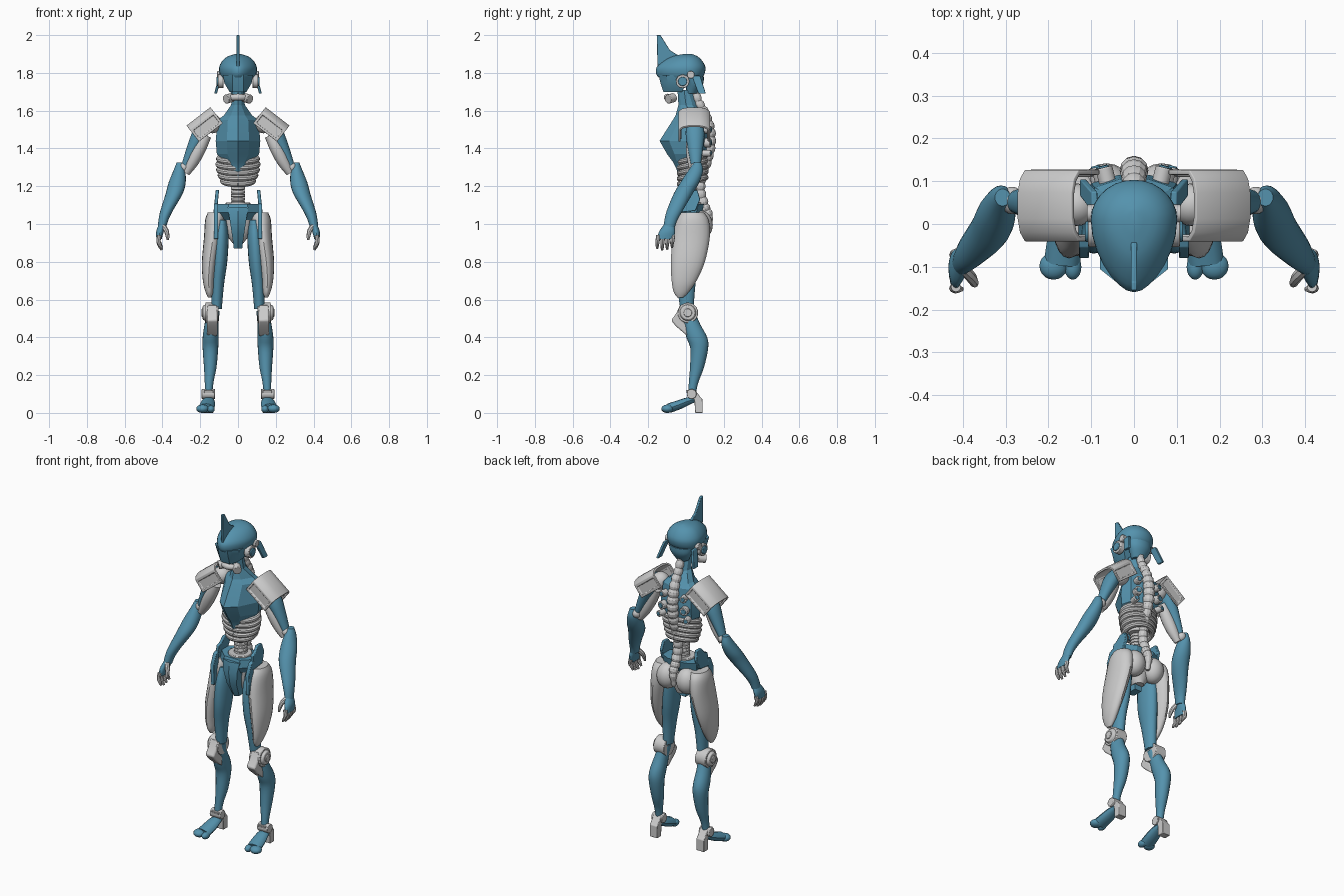
import bpy, bmesh, math
from mathutils import Vector, Matrix

if "Cube" in bpy.data.objects:
    bpy.data.objects.remove(bpy.data.objects["Cube"])

TEAL = bpy.data.materials.new("teal_plate")
TEAL.diffuse_color = (0.09, 0.29, 0.42, 1)
TEAL.use_nodes = True
TEAL.node_tree.nodes["Principled BSDF"].inputs["Base Color"].default_value = TEAL.diffuse_color

def finish(name, bm, mat=None, mirror=False, angle=35, bevel=0, solid=0):
    bmesh.ops.recalc_face_normals(bm, faces=bm.faces)
    me = bpy.data.meshes.new(name)
    bm.to_mesh(me)
    bm.free()
    ob = bpy.data.objects.new(name, me)
    bpy.context.collection.objects.link(ob)
    if mat:
        me.materials.append(mat)
    bpy.ops.object.select_all(action='DESELECT')
    ob.select_set(True)
    bpy.context.view_layer.objects.active = ob
    bpy.ops.object.shade_smooth_by_angle(angle=math.radians(angle))
    if solid:
        m = ob.modifiers.new("thickness", 'SOLIDIFY')
        m.thickness, m.offset = solid, 0
    if bevel:
        m = ob.modifiers.new("bevel", 'BEVEL')
        m.width, m.segments = bevel, 2
    if mirror:
        ob.modifiers.new("mirror", 'MIRROR')
    return ob

def refine(secs, k):
    """Catmull-Rom interpolation of section tuples."""
    out = []
    for i in range(len(secs) - 1):
        p = [secs[max(0, min(len(secs) - 1, i + j))] for j in (-1, 0, 1, 2)]
        for s in range(k):
            t = s / k
            out.append(tuple(0.5 * (2 * b + (c - a) * t + (2 * a - 5 * b + 4 * c - d) * t * t
                       + (3 * b - a - 3 * c + d) * t ** 3) for a, b, c, d in zip(*p)))
    return out + [secs[-1]]

def skin(rings):
    bm = bmesh.new()
    vs = [[bm.verts.new(p) for p in r] for r in rings]
    n = len(vs[0])
    for a, b in zip(vs, vs[1:]):
        for i in range(n):
            bm.faces.new((a[i], a[(i + 1) % n], b[(i + 1) % n], b[i]))
    bm.faces.new(vs[0])
    bm.faces.new(vs[-1])
    return bm

def loft(name, secs, mat=None, mirror=True, n=20, k=4, **kw):
    """Horizontal elliptical sections (x, y, z, rx, ry)."""
    rings = [[(x + rx * math.cos(2 * math.pi * i / n), y + ry * math.sin(2 * math.pi * i / n), z)
              for i in range(n)] for x, y, z, rx, ry in refine(secs, k)]
    return finish(name, skin(rings), mat, mirror, **kw)

def tube(name, pts, mat=None, mirror=True, n=12, k=3, ref=(1, 0, 0), flat=1, rib=0, **kw):
    """Round path (x, y, z, r); flat squashes it, rib alternates the radius."""
    pts = refine(pts, k)
    rings = []
    for j, p in enumerate(pts):
        t = Vector(pts[min(j + 1, len(pts) - 1)][:3]) - Vector(pts[max(j - 1, 0)][:3])
        v = t.cross(Vector(ref)).normalized()
        u = v.cross(t).normalized()
        r = p[3] * (1 - rib * (j % 3 == 0))
        rings.append([Vector(p[:3]) + u * r * math.cos(2 * math.pi * i / n)
                      + v * r * flat * math.sin(2 * math.pi * i / n) for i in range(n)])
    return finish(name, skin(rings), mat, mirror, **kw)

def ball(name, c, s, mat=None, mirror=True):
    bm = bmesh.new()
    bmesh.ops.create_uvsphere(bm, u_segments=20, v_segments=12, radius=1,
                              matrix=Matrix.Translation(c) @ Matrix.Diagonal((*s, 1)))
    return finish(name, bm, mat, mirror, 60)

def disc(name, c, axis, r, depth, mat=None, mirror=True, r2=None):
    bm = bmesh.new()
    m = Matrix.Translation(c) @ Vector(axis).to_track_quat('Z', 'Y').to_matrix().to_4x4()
    bmesh.ops.create_cone(bm, cap_ends=True, segments=24, radius1=r, radius2=r2 or r, depth=depth, matrix=m)
    return finish(name, bm, mat, mirror, bevel=0.003)

def prism(name, yz, x0, x1, mat=None, mirror=True, shear=0, bevel=0.003):
    """Side outline in (y, z) extruded along x; shear flares it outward downward."""
    ztop = max(z for _, z in yz)
    return finish(name, skin([[(x + shear * (ztop - z), y, z) for y, z in yz] for x in (x0, x1)]),
                  mat, mirror, bevel=bevel)

# Helmet, crest and face
def egg(z, w, f, b):
    ring = []
    for i in range(28):
        a = 2 * math.pi * i / 28
        c, s = math.cos(a), math.sin(a)
        ring.append((w * c * (1 if s > 0 else 1 - 0.25 * s * s), (b - .01) * s + .01 if s > 0 else (.01 - f) * s + .01, z))
    return ring
finish("helmet", skin([egg(*s) for s in refine([(1.775, .09, -.145, .085), (1.795, .098, -.158, .098),
    (1.83, .1, -.155, .103), (1.865, .082, -.115, .085), (1.888, .053, -.07, .06), (1.9, .012, -.01, .03)], 3)]), TEAL)
prism("crest", [(-.155, 2), (-.135, 2), (-.085, 1.92), (-.02, 1.88), (-.02, 1.85), (-.15, 1.81)], -.007, .007, TEAL, False)
finish("face_plate", skin([[(-w, b, z), (-w, f + .04, z), (-.03, f, z), (.03, f, z), (w, f + .04, z), (w, b, z)]
    for z, w, f, b in ((1.79, .08, -.145, 0), (1.745, .072, -.135, 0), (1.70, .045, -.12, -.02))]), TEAL)
loft("head_back", [(0, .04, 1.78, .075, .055), (0, .045, 1.74, .065, .045), (0, .03, 1.69, .035, .03)], TEAL, False)
prism("ear_flap", [(.03, 1.785), (.075, 1.785), (.105, 1.69), (.065, 1.69)], .085, .1, TEAL, shear=.28)
disc("ear_disc", (.092, -.018, 1.755), (1, 0, 0), .036, .03)
disc("ear_cap", (.108, -.018, 1.755), (1, 0, 0), .024, .012, TEAL)
disc("ear_knob", (.095, .025, 1.79), (1, 0, 0), .02, .03)
disc("mask_filter", (.048, -.08, 1.665), (.7, -.7, -.2), .024, .045)
tube("mask_pipe", [(-.045, -.08, 1.668, .015), (0, -.1, 1.672, .018), (.045, -.08, 1.668, .015)], None, False, ref=(0, 0, 1))

# Faceted chest plate with a keel down the front
def chest(z, w, f, s, b):
    half = [(w * .5, f + (s - f) * .3), (w, s), (w * .85, b - .02), (w * .3, b)]
    return [(0, f, z)] + [(x, y, z) for x, y in half] + [(-x, y, z) for x, y in half[::-1]]
finish("chest_plate", skin([chest(*s) for s in ((1.71, .032, -.045, -.01, .03), (1.63, .036, -.04, .0, .055),
    (1.575, .075, -.055, .035, .09), (1.55, .108, -.07, .04, .105), (1.44, .118, -.14, .03, .115),
    (1.37, .112, -.1, .03, .105), (1.33, .075, -.07, .0, .07), (1.29, .045, -.05, -.015, .0), (1.2, .03, -.03, -.01, .0))]),
    TEAL, angle=12)

# Ribs, waist and spine
for i in range(5):
    z, w = 1.345 - i * .029, (.1, .104, .1, .092, .08)[i]
    tube("rib", [(w * math.sin(a), .035 - .068 * math.cos(a), z - .018 * math.cos(a), .016)
                 for a in [math.pi * j / 10 for j in range(11)]], ref=(0, 0, 1), n=10, k=2)
loft("rib_core", [(0, .035, 1.38, .085, .055), (0, .035, 1.3, .08, .055), (0, .035, 1.22, .055, .045)], None, False)
for i in range(8):
    disc("waist_ring", (0, .025, 1.075 + i * .019), (0, 0, 1), .037, .016, mirror=False)
tube("spine", [(0, .045, 1.72, .022), (0, .065, 1.65, .024), (0, .1, 1.58, .028), (0, .122, 1.5, .033),
    (0, .125, 1.42, .033), (0, .11, 1.34, .03), (0, .085, 1.26, .028), (0, .075, 1.18, .028),
    (0, .095, 1.1, .028), (0, .12, 1.04, .024), (0, .115, .96, .012)], None, False, k=6, rib=.18, angle=20)
for z, r, x in ((1.5, .02, .065), (1.43, .024, .07), (1.375, .018, .085)):
    disc("back_port", (x, .11, z), (.25, 1, 0), r, .045)
    disc("back_port_cap", (x + .005, .132, z), (.25, 1, 0), r * .6, .008, TEAL)

# Pelvis
def belt(z, w, f, b):
    return [(-w * .45, f, z), (w * .45, f, z), (w, f + .06, z), (w, b - .03, z), (w * .5, b, z),
            (-w * .5, b, z), (-w, b - .03, z), (-w, f + .06, z)]
finish("pelvis_belt", skin([belt(1.105, .115, -.055, .095), (belt(1.06, .11, -.068, .085)), belt(1.02, .075, -.05, .06)]), TEAL, angle=15)
disc("pelvis_bowl", (0, .02, 1.108), (0, 0, 1), .065, .014, mirror=False)
prism("hip_horn", [(-.03, 1.14), (-.005, 1.15), (.02, 1.18), (.06, 1.18), (.075, 1.13), (.05, 1.07), (-.04, 1.06)], .1, .118, TEAL, shear=.1)
prism("hip_strap", [(-.055, 1.1), (-.03, 1.11), (-.035, .94), (-.075, .92), (-.08, 1.04)], .105, .128, TEAL)
finish("front_guard", skin([[(-w, f + .015, z), (0, f, z), (w, f + .015, z), (w, b, z), (-w, b, z)] for z, w, f, b in
    ((1.09, .055, -.08, 0), (1.03, .045, -.09, .02), (.95, .033, -.075, .04), (.87, .022, -.035, .035))]), TEAL, angle=20)
loft("groin", [(0, .025, 1.03, .08, .06), (0, .03, .96, .07, .055), (0, .03, .9, .03, .04)], None, False)
ball("buttock", (.065, .08, .995), (.062, .062, .075))

# Legs
loft("outer_thigh", [(.115, .035, 1.06, .045, .06), (.122, .035, 1.02, .052, .085), (.132, .028, .93, .048, .098),
    (.15, .01, .8, .041, .09), (.156, -.01, .7, .03, .066), (.152, -.025, .64, .02, .04), (.15, -.03, .61, .008, .015)])
loft("inner_thigh", [(.085, .01, 1.02, .025, .05), (.09, .005, .93, .04, .07), (.097, 0, .8, .04, .068),
    (.108, 0, .68, .034, .05), (.113, .005, .55, .027, .035)], TEAL)
disc("knee_joint", (.138, .01, .53), (1, 0, 0), .054, .07)
disc("knee_cap", (.178, .01, .53), (1, 0, 0), .045, .018, r2=.036)
disc("knee_button", (.187, .01, .53), (1, 0, 0), .022, .01)
prism("knee_guard", [(-.03, .575), (-.05, .53), (-.078, .49), (-.055, .46), (.01, .405), (.01, .46), (-.03, .5)], .108, .165, bevel=.008)
loft("shin", [(.13, .01, .54, .033, .035), (.14, .03, .47, .037, .045), (.145, .057, .4, .042, .055),
    (.146, .07, .34, .041, .047), (.147, .058, .24, .033, .037), (.153, .04, .16, .023, .025), (.155, .03, .09, .019, .02)], TEAL)
disc("ankle_hub", (.157, .03, .1), (1, 0, 0), .026, .07)
prism("heel_block", [(.0, .12), (.05, .12), (.075, .085), (.088, .07), (.088, 0), (.048, 0), (.045, .07), (.01, .085)], .13, .18)
tube("foot", [(.156, .045, .07, .024), (.157, .01, .062, .034), (.162, -.04, .042, .041), (.168, -.09, .025, .042)],
     TEAL, flat=.6)
ball("outer_toe", (.188, -.098, .022), (.033, .032, .022), TEAL)
ball("inner_toe", (.143, -.1, .02), (.02, .03, .02), TEAL)

# Arms
ball("shoulder_ball", (.135, .045, 1.53), (.05, .05, .05))
tube("upper_arm", [(.15, .045, 1.55, .04), (.2, .048, 1.48, .05), (.24, .05, 1.4, .04), (.275, .052, 1.32, .027), (.29, .05, 1.28, .02)],
     TEAL, ref=(0, 1, 0), n=18, flat=.8)
tube("arm_muscle", [(.17, .035, 1.47, .03), (.205, .035, 1.4, .036), (.24, .04, 1.33, .032), (.275, .045, 1.27, .02)], ref=(0, 1, 0))
ball("elbow", (.285, .055, 1.3), (.028, .032, .028))
loft("forearm", [(.307, .062, 1.325, .018, .02), (.311, .05, 1.28, .032, .04), (.322, .02, 1.22, .045, .05),
    (.338, -.015, 1.16, .045, .05), (.378, -.06, 1.07, .033, .042), (.395, -.08, 1.02, .026, .034), (.403, -.09, .98, .022, .03)], TEAL)
loft("hand", [(.402, -.09, .995, .019, .028), (.413, -.1, .96, .02, .042), (.418, -.11, .92, .014, .045)], TEAL)
for i in range(4):
    y = -.147 + i * .026
    d = (.008, 0, .004, .014)[i]
    tube("finger", [(.416, y, .94, .012), (.421, y - .003, .91, .011), (.415, y - .005, .885 + d, .01),
                    (.403, y - .005, .862 + d, .006)], ref=(0, 1, 0), n=8)
tube("thumb", [(.398, -.105, .99, .014), (.38, -.125, .965, .013), (.373, -.138, .935, .01), (.372, -.142, .915, .006)], ref=(0, 1, 0), n=8)

# Shoulder pads: arched plates sloping down the arm, with recessed panels
along, up, mid = Vector((.79, 0, -.61)), Vector((.61, 0, .79)), Vector((.174, .043, 1.524))
bm = bmesh.new()
arch = [(-.078, -.05), (-.078, .028), (-.06, .044), (-.03, .052), (.03, .052), (.06, .044), (.078, .028), (.078, -.05)]
rows = [[bm.verts.new(mid + along * s + Vector((0, y, 0)) + up * h) for y, h in arch] for s in (-.08, .08)]
for i in range(len(arch) - 1):
    bm.faces.new((rows[0][i], rows[1][i], rows[1][i + 1], rows[0][i + 1]))
bmesh.ops.recalc_face_normals(bm, faces=bm.faces)
panels = [f for f in bm.faces if f.calc_area() > .01]
bmesh.ops.inset_individual(bm, faces=panels, thickness=.014)
bmesh.ops.inset_individual(bm, faces=panels, thickness=.004, depth=-.006)
finish("shoulder_pad", bm, None, True, solid=.012, bevel=.002)
